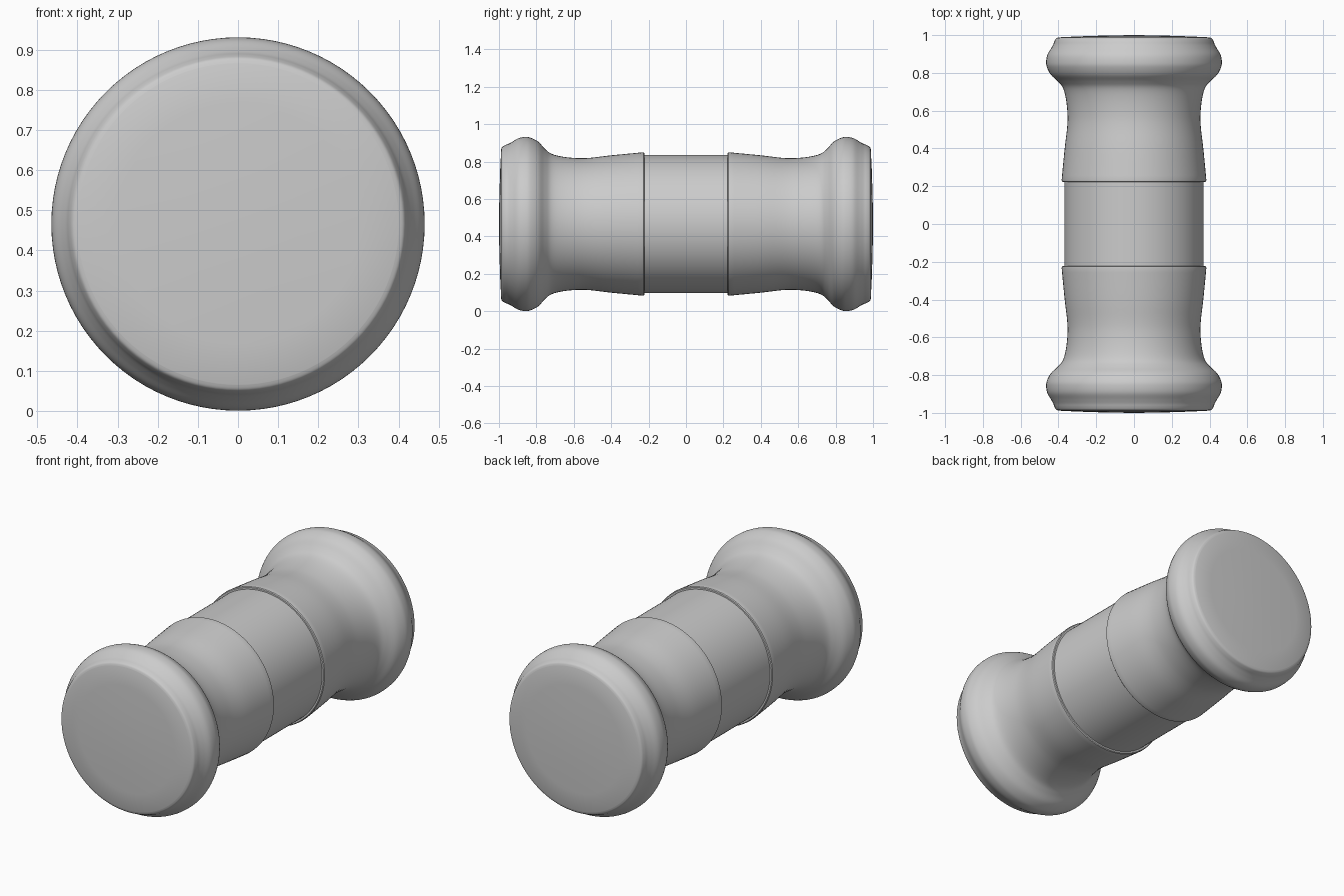
import bpy, bmesh, math
from mathutils import Matrix

cube = bpy.data.objects.get("Cube")
if cube:
    bpy.data.objects.remove(cube)

AXIS_Z = 0.466
SIDES = 96

grey = bpy.data.materials.new("plain grey")
grey.use_nodes = True
colour = (0.6, 0.6, 0.6, 1)
grey.diffuse_color = colour
grey.node_tree.nodes["Principled BSDF"].inputs["Base Color"].default_value = colour


def smooth_curve(pts, steps=5):
    """Catmull-Rom curve through (radius, distance) points."""
    ext = [pts[0]] + pts + [pts[-1]]
    out = []
    for a, b, c, d in zip(ext, ext[1:], ext[2:], ext[3:]):
        for i in range(steps):
            t = i / steps
            out.append(tuple(
                0.5 * (2 * q + (r - p) * t + (2 * p - 5 * q + 4 * r - s) * t * t
                       + (3 * q - p - 3 * r + s) * t ** 3)
                for p, q, r, s in zip(a, b, c, d)))
    return out + [pts[-1]]


def lathe(name, profile, side=1):
    """Spin a (radius, distance) profile around the long y axis."""
    bm = bmesh.new()
    verts = [bm.verts.new((r, side * y, 0)) for r, y in profile]
    edges = [bm.edges.new(pair) for pair in zip(verts, verts[1:])]
    bmesh.ops.spin(bm, geom=verts + edges, cent=(0, 0, 0), axis=(0, 1, 0),
                   angle=2 * math.pi, steps=SIDES, use_merge=True)
    bmesh.ops.remove_doubles(bm, verts=bm.verts, dist=0.0001)
    bmesh.ops.recalc_face_normals(bm, faces=bm.faces)
    bmesh.ops.transform(bm, matrix=Matrix.Translation((0, 0, AXIS_Z)), verts=bm.verts)
    mesh = bpy.data.meshes.new(name)
    bm.to_mesh(mesh)
    bm.free()
    mesh.materials.append(grey)
    obj = bpy.data.objects.new(name, mesh)
    bpy.context.collection.objects.link(obj)
    bpy.ops.object.select_all(action='DESELECT')
    obj.select_set(True)
    bpy.context.view_layer.objects.active = obj
    bpy.ops.object.shade_smooth_by_angle(angle=math.radians(35))


# Straight sleeve in the middle
lathe("middle_sleeve", [(0.369, -0.23), (0.369, 0.23)])

# Flared socket: bevelled lip, waisted neck, rounded bead and rim
lip = [(0.367, 0.222), (0.378, 0.222), (0.382, 0.226)]
body = smooth_curve([(0.383, 0.234), (0.367, 0.40), (0.354, 0.51), (0.352, 0.58),
                     (0.360, 0.66), (0.376, 0.72), (0.403, 0.755), (0.440, 0.79),
                     (0.461, 0.83), (0.465, 0.86), (0.459, 0.895), (0.440, 0.928),
                     (0.428, 0.95), (0.421, 0.968), (0.413, 0.982), (0.400, 0.988)])
# Slightly domed end
dome = [(0.30, 0.993), (0.15, 0.998), (0, 1.0)]
for name, side in (("front_socket", -1), ("back_socket", 1)):
    lathe(name, lip + body + dome, side)
